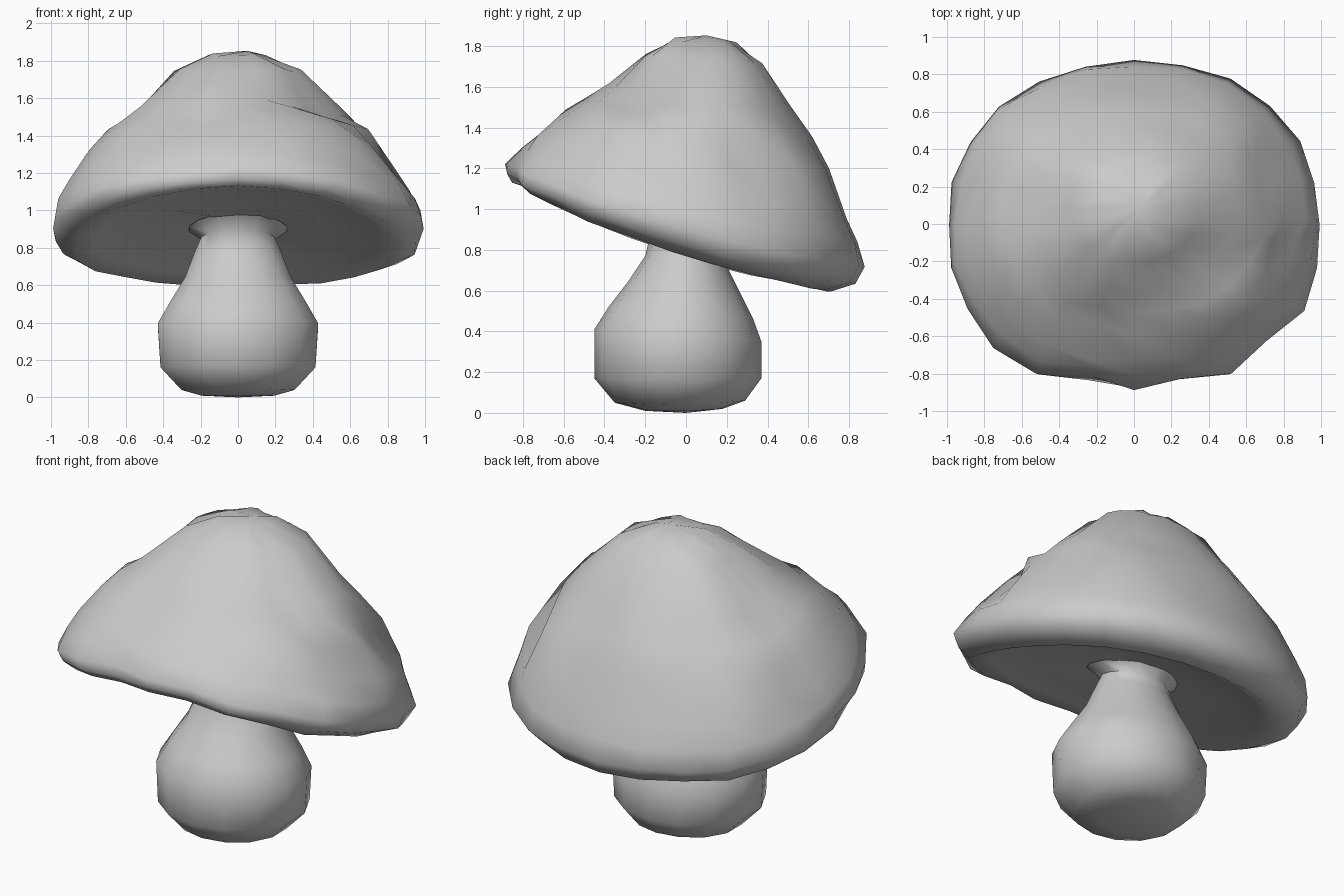
import bpy, bmesh, math, random
from mathutils import Vector

random.seed(4)
grey = bpy.data.materials.new("stone_grey")
grey.diffuse_color = (0.6, 0.6, 0.6, 1)


def loft(name, rings, sides, start, end, angle, square=(0, 0)):
    """Skin tilted oval rings: front y/z, back y/z, half width, side z.
    square swells the front and back corners of every ring."""
    bm = bmesh.new()
    loops = []
    for yf, zf, yb, zb, rx, zs in rings:
        loop = []
        for i in range(sides):
            t = 2 * math.pi * i / sides
            c, s = math.cos(t), math.sin(t)
            k = 1 + square[0 if c < 0 else 1] * math.sin(2 * t) ** 2
            y = (yf + yb) / 2 + (yb - yf) / 2 * c * k
            z = zs + (zb - zf) / 2 * c + ((zf + zb) / 2 - zs) * c * c
            loop.append(bm.verts.new((rx * s * k, y, z)))
        loops.append(loop)
    for a, b in zip(loops, loops[1:]):
        for i in range(sides):
            j = (i + 1) % sides
            bm.faces.new((a[i], a[j], b[j], b[i]))
    for tip, loop in ((start, loops[0]), (end, loops[-1])):
        v = bm.verts.new(tip)
        for i in range(sides):
            bm.faces.new((loop[i], loop[(i + 1) % sides], v))
    bmesh.ops.recalc_face_normals(bm, faces=bm.faces)
    mesh = bpy.data.meshes.new(name)
    bm.to_mesh(mesh)
    bm.free()
    ob = bpy.data.objects.new(name, mesh)
    bpy.context.collection.objects.link(ob)
    mesh.materials.append(grey)
    bpy.ops.object.select_all(action='DESELECT')
    ob.select_set(True)
    bpy.context.view_layer.objects.active = ob
    bpy.ops.object.shade_smooth_by_angle(angle=math.radians(angle))
    return ob


# Tilted cap: hollow underside, rolled rim, then the dome
cap = loft("mushroom_cap", [
    (-0.22, 0.98, 0.20, 0.87, 0.22, 0.91),
    (-0.50, 1.06, 0.42, 0.76, 0.50, 0.88),
    (-0.74, 1.12, 0.60, 0.67, 0.76, 0.83),
    (-0.85, 1.13, 0.70, 0.60, 0.86, 0.79),
    (-0.88, 1.17, 0.82, 0.64, 0.96, 0.83),
    (-0.88, 1.22, 0.87, 0.72, 1.00, 0.90),
    (-0.81, 1.30, 0.84, 0.84, 0.97, 1.00),
    (-0.73, 1.37, 0.80, 0.95, 0.92, 1.11),
    (-0.58, 1.48, 0.70, 1.20, 0.81, 1.28),
    (-0.48, 1.55, 0.61, 1.35, 0.70, 1.40),
    (-0.38, 1.62, 0.51, 1.50, 0.58, 1.51),
    (-0.20, 1.75, 0.38, 1.71, 0.34, 1.74),
    (-0.07, 1.83, 0.25, 1.81, 0.15, 1.83),
], 24, (0, 0, 0.95), (0.05, 0.1, 1.855), 60, (0.05, 0.025))

# Hollows pressed into the cap: place, depth, reach
dents = [
    ((0.80, -0.20, 1.25), 0.09, 0.20), ((0.48, -0.20, 1.58), 0.09, 0.20),
    ((0.78, 0.33, 1.25), 0.09, 0.20), ((-0.55, 0.10, 1.50), 0.05, 0.18),
    ((-0.35, -0.82, 1.20), 0.07, 0.17), ((0.30, -0.84, 1.18), 0.05, 0.15),
    ((0.66, -0.58, 1.15), 0.08, 0.20), ((-0.85, 0.25, 1.10), 0.07, 0.20),
    ((0.25, -0.30, 1.65), 0.05, 0.18), ((-0.25, -0.55, 1.48), 0.05, 0.18),
]
core = Vector((0, 0, 1.1))
for v in cap.data.vertices:
    co = v.co.copy()
    push = sum(d * max(0, 1 - ((co - Vector(p)).length / r) ** 2)
               for p, d, r in dents)
    v.co = co + (core - co).normalized() * (push + random.uniform(-0.014, 0.012))

# Bulbous stem, flaring into the underside of the cap
stem = loft("mushroom_stem", [
    (-0.20, 0.01, 0.18, 0.02, 0.20, 0.01),
    (-0.35, 0.05, 0.29, 0.06, 0.31, 0.04),
    (-0.45, 0.17, 0.37, 0.17, 0.425, 0.16),
    (-0.45, 0.41, 0.37, 0.35, 0.44, 0.39),
    (-0.38, 0.52, 0.33, 0.46, 0.375, 0.50),
    (-0.28, 0.65, 0.25, 0.62, 0.29, 0.64),
    (-0.20, 0.77, 0.19, 0.74, 0.235, 0.78),
    (-0.17, 0.90, 0.17, 0.82, 0.20, 0.85),
    (-0.24, 0.99, 0.21, 0.87, 0.27, 0.90),
], 14, (0, 0, 0), (0, 0, 0.96), 70)
